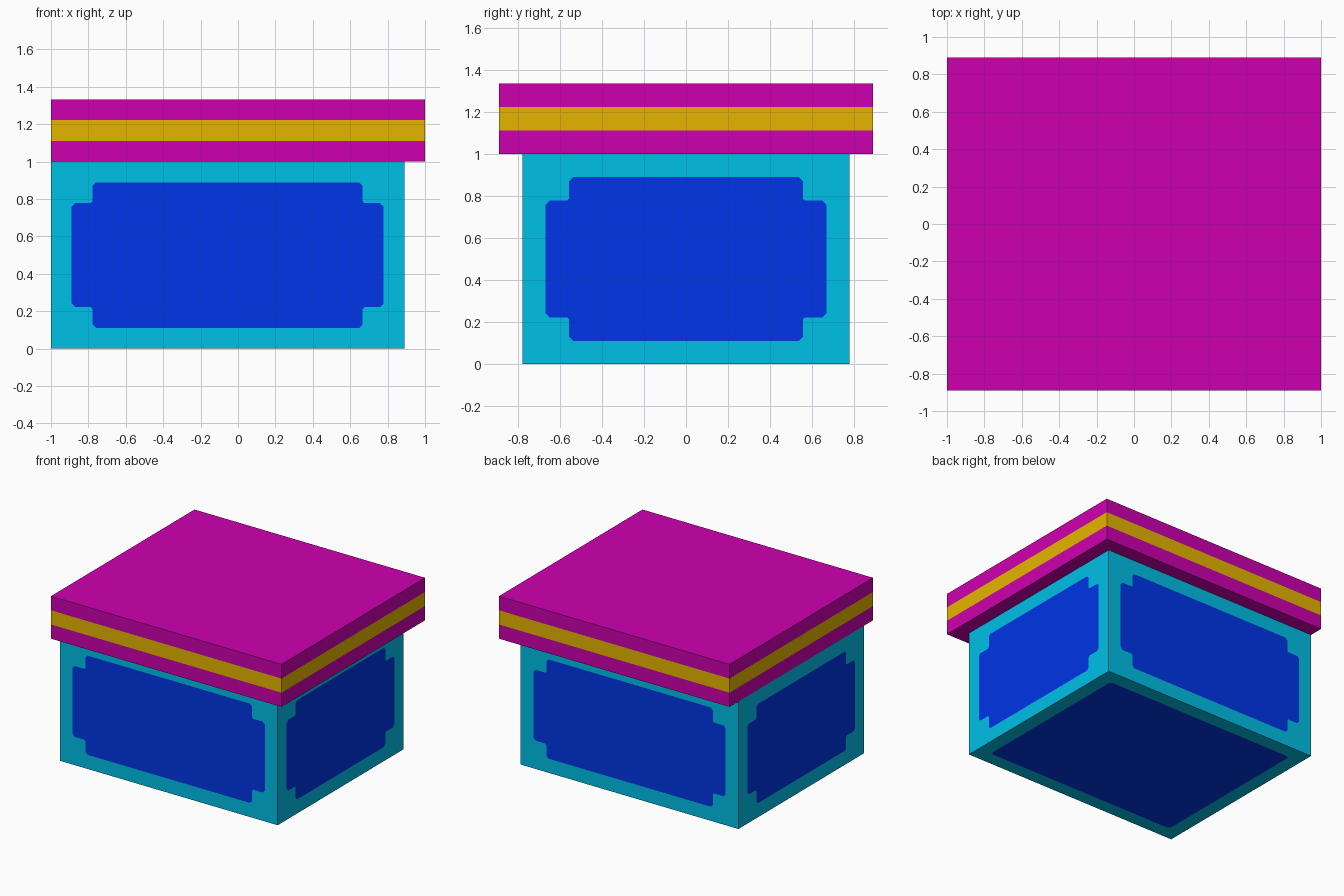
import bpy, bmesh
from mathutils import Vector

if "Cube" in bpy.data.objects:
    bpy.data.objects.remove(bpy.data.objects["Cube"])

U = 1 / 9  # the model sits on a grid of ninths


def material(name, srgb):
    m = bpy.data.materials.new(name)
    lin = [(c / 255 / 12.92 if c < 11 else ((c / 255 + 0.055) / 1.055) ** 2.4) for c in srgb]
    m.diffuse_color = (*lin, 1)
    m.use_nodes = True
    m.node_tree.nodes["Principled BSDF"].inputs["Base Color"].default_value = m.diffuse_color
    return m


CYAN = material("cyan", (0, 193, 233))
BLUE = material("blue", (0, 53, 231))
MAGENTA = material("magenta", (206, 0, 175))
GOLD = material("gold", (230, 181, 0))


def finish(bm, name, mats):
    me = bpy.data.meshes.new(name)
    bm.to_mesh(me)
    bm.free()
    for m in mats:
        me.materials.append(m)
    ob = bpy.data.objects.new(name, me)
    bpy.context.collection.objects.link(ob)
    return ob


def box(bm, lo, hi):
    for v in bmesh.ops.create_cube(bm, size=1)["verts"]:
        v.co = Vector([l + (c + 0.5) * (h - l) for c, l, h in zip(v.co, lo, hi)])


def panel_outline(w, h, notch):
    """Rectangle outline with stepped corners, every corner slightly clipped."""
    pts = []
    for sx, sy in ((1, 1), (-1, 1), (-1, -1), (1, -1)):
        q = [(w, h - notch), (w - notch, h - notch), (w - notch, h)] if notch else [(w, h)]
        q = [Vector((sx * x, sy * y)) for x, y in q]
        pts += q if sx * sy > 0 else q[::-1]
    out = []
    for i, p in enumerate(pts):
        before, after = pts[i - 1], pts[(i + 1) % len(pts)]
        concave = (p - before).cross(after - p) < 0
        for n in (before, after):
            out.append(p + (n - p).normalized() * (0.01 if concave else 0.018))
    return out


# Body: plain box
lo, hi = Vector((-1, -7 * U, 0)), Vector((8 * U, 7 * U, 1))
mid, half = (lo + hi) / 2, (hi - lo) / 2
bm = bmesh.new()
box(bm, lo, hi)
finish(bm, "body", [CYAN])

# Painted panels: flat sheets laid on the four sides and the underside
LIFT = 0.0006
for name, axis, sign in (("front", 1, -1), ("back", 1, 1), ("left", 0, -1),
                         ("right", 0, 1), ("bottom", 2, -1)):
    a, b = [i for i in range(3) if i != axis]
    bm = bmesh.new()
    verts = []
    for p in panel_outline(half[a] - U, half[b] - U, 0 if axis == 2 else U):
        co = mid.copy()
        co[a] += p.x
        co[b] += p.y
        co[axis] += sign * (half[axis] + LIFT)
        verts.append(bm.verts.new(co))
    face = bm.faces.new(verts)
    face.normal_update()
    if face.normal[axis] * sign < 0:
        face.normal_flip()
    finish(bm, name + "_panel", [BLUE])

# Lid: slab cut into three bands, the middle one gold
bm = bmesh.new()
box(bm, (-1, -8 * U, 1), (1, 8 * U, 1 + 3 * U))
for k in (1, 2):
    bmesh.ops.bisect_plane(bm, geom=bm.verts[:] + bm.edges[:] + bm.faces[:],
                           plane_co=(0, 0, 1 + k * U), plane_no=(0, 0, 1))
for f in bm.faces:
    f.material_index = int(abs(f.calc_center_median().z - (1 + 1.5 * U)) < 0.01)
finish(bm, "lid", [MAGENTA, GOLD])
